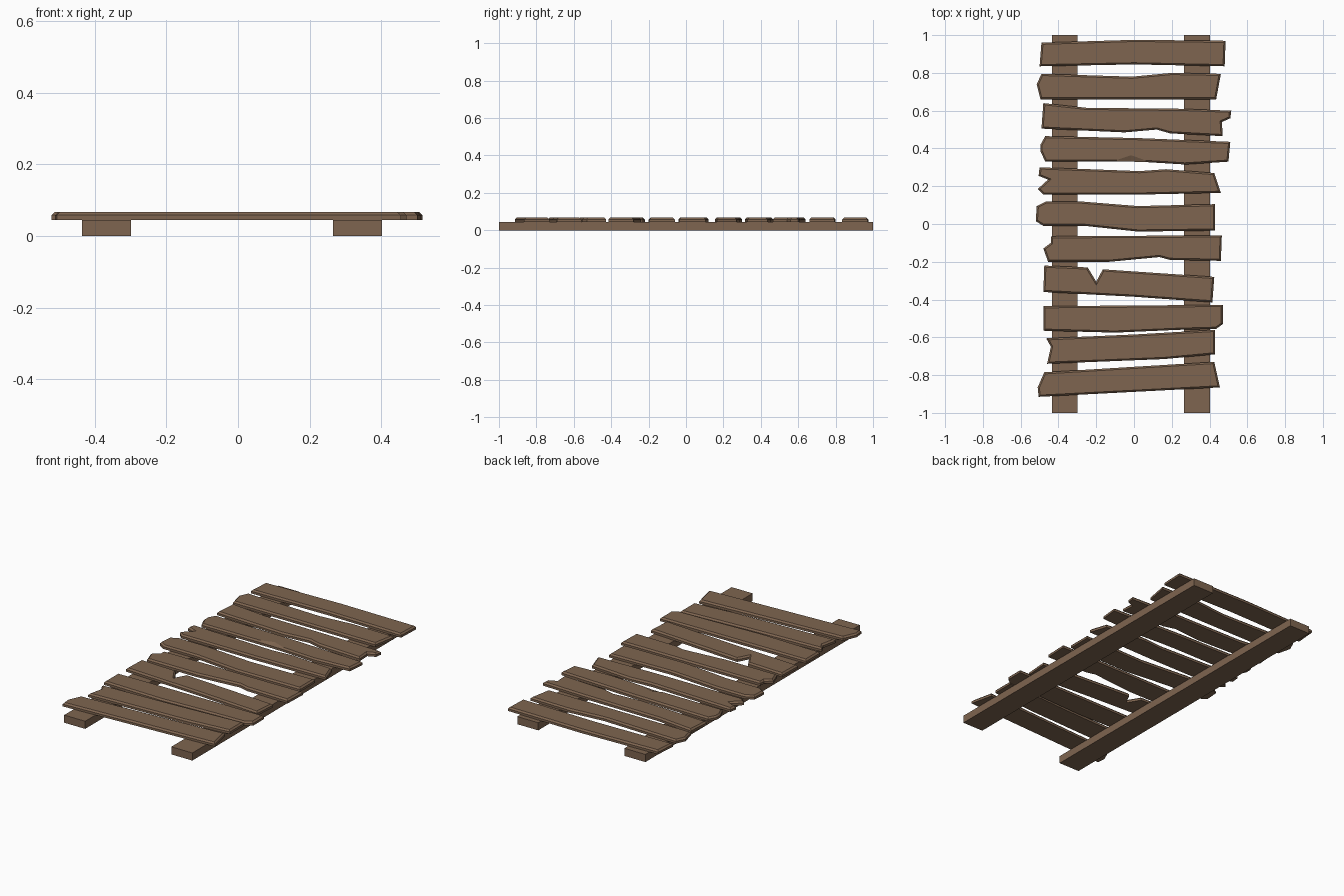
import bpy, bmesh

if "Cube" in bpy.data.objects:
    bpy.data.objects.remove(bpy.data.objects["Cube"])

wood = bpy.data.materials.new("weathered brown wood")
wood.diffuse_color = (0.21, 0.13, 0.08, 1)
wood.use_nodes = True
wood.node_tree.nodes["Principled BSDF"].inputs["Base Color"].default_value = wood.diffuse_color

RAIL_TOP, PLANK_TOP = 0.045, 0.067


def finish(name, bm):
    bmesh.ops.recalc_face_normals(bm, faces=bm.faces)
    me = bpy.data.meshes.new(name)
    bm.to_mesh(me)
    bm.free()
    me.materials.append(wood)
    ob = bpy.data.objects.new(name, me)
    bpy.context.collection.objects.link(ob)


def rail(name, x0, x1):
    bm = bmesh.new()
    bmesh.ops.create_cube(bm, size=1)
    for v in bm.verts:
        v.co = (x0 if v.co.x < 0 else x1, v.co.y * 2, 0 if v.co.z < 0 else RAIL_TOP)
    finish(name, bm)


def plank(name, outline, chip=None):
    """Extrude a rough outline and chamfer its upper rim; chip = (x, y) of a broken top edge."""
    bm = bmesh.new()
    base = bm.faces.new([bm.verts.new((x, y, RAIL_TOP)) for x, y in outline])
    ext = bmesh.ops.extrude_face_region(bm, geom=[base], use_keep_orig=True)["geom"]
    for v in ext:
        if isinstance(v, bmesh.types.BMVert):
            v.co.z = PLANK_TOP
    bmesh.ops.recalc_face_normals(bm, faces=bm.faces)
    rim = [e for e in bm.edges if all(v.co.z > 0.06 for v in e.verts)]
    bmesh.ops.bevel(bm, geom=rim, offset=0.009, offset_type='OFFSET',
                    segments=1, profile=0.5, affect='EDGES')
    if chip:
        for v in bm.verts:
            if v.co.z > 0.06 and abs(v.co.x - chip[0]) < 0.02 and abs(v.co.y - chip[1]) < 0.03:
                v.co.y += 0.025
    finish(name, bm)


# two long support rails
rail("left_rail", -0.435, -0.298)
rail("right_rail", 0.265, 0.402)

# crooked planks, back to front, each clockwise from its back left corner
plank("plank_1", [(-.49, .96), (0, .975), (.485, .97), (.48, .835), (0, .845), (-.5, .835)])
plank("plank_2", [(-.49, .795), (-.01, .78), (.2, .80), (.46, .795), (.435, .66),
                  (-.495, .66), (-.515, .74)])
plank("plank_3", [(-.48, .64), (-.25, .615), (.25, .61), (.515, .6), (.51, .56), (.465, .54),
                  (.47, .465), (.19, .48), (.12, .5), (-.05, .485), (-.49, .505)])
plank("plank_4", [(-.47, .465), (.02, .455), (.51, .435), (.5, .33), (.27, .315), (.06, .328),
                  (-.015, .33), (-.09, .33), (-.47, .33), (-.495, .385), (-.495, .42)],
      chip=(-.015, .335))
plank("plank_5", [(-.5, .3), (.03, .28), (.17, .29), (.425, .27), (.46, .165), (0, .155),
                  (-.48, .155), (-.51, .185), (-.455, .235), (-.505, .255)])
plank("plank_6", [(-.465, .12), (-.29, .12), (.02, .095), (.43, .105), (.43, -.035), (.02, -.04),
                  (-.26, -.01), (-.48, -.01), (-.52, .015), (-.515, .095)])
plank("plank_7", [(-.44, -.065), (.465, -.06), (.46, -.195), (.19, -.19), (.135, -.175),
                  (-.13, -.2), (-.455, -.2), (-.48, -.13), (-.44, -.1)])
plank("plank_8", [(-.475, -.22), (-.245, -.23), (-.2, -.305), (-.165, -.24), (.425, -.28),
                  (.415, -.415), (0, -.385), (-.48, -.36)])
plank("plank_9", [(-.48, -.435), (.47, -.428), (.47, -.53), (.435, -.555), (.24, -.56),
                  (-.1, -.575), (-.48, -.565)])
plank("plank_10", [(-.465, -.605), (0, -.585), (.43, -.56), (.43, -.69), (.16, -.715),
                   (-.46, -.74), (-.44, -.65)])
plank("plank_11", [(-.475, -.785), (.425, -.73), (.455, -.865), (-.505, -.915), (-.51, -.865)])
